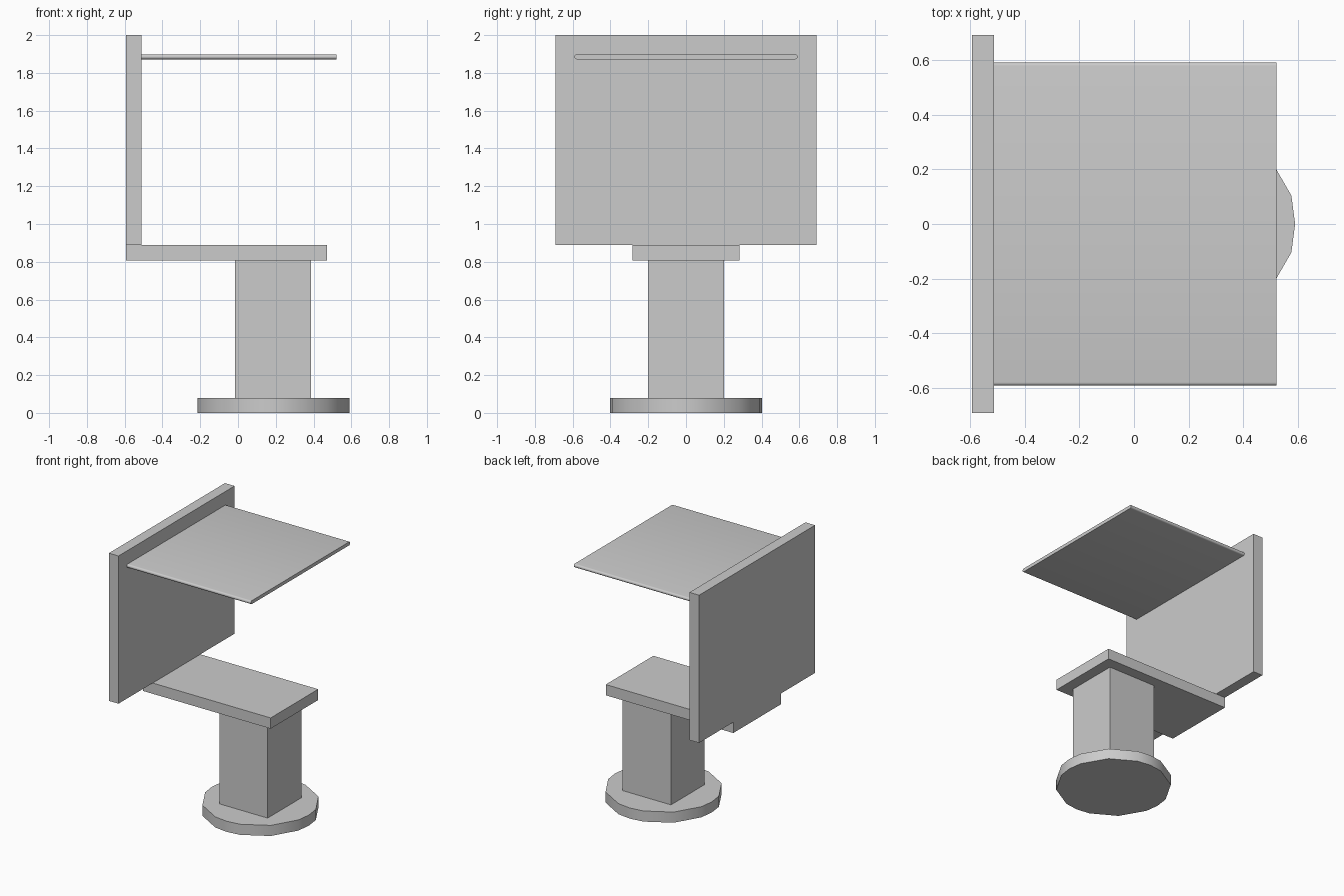
import bpy, bmesh
from math import radians, sin, cos

cube = bpy.data.objects.get("Cube")
if cube:
    bpy.data.objects.remove(cube, do_unlink=True)

grey = bpy.data.materials.new("plain grey")
grey.use_nodes = True
COLOUR = (0.6, 0.6, 0.6, 1)
grey.diffuse_color = COLOUR
grey.node_tree.nodes["Principled BSDF"].inputs["Base Color"].default_value = COLOUR


def add_object(name, bm):
    mesh = bpy.data.meshes.new(name)
    bmesh.ops.recalc_face_normals(bm, faces=bm.faces)
    bm.to_mesh(mesh)
    bm.free()
    obj = bpy.data.objects.new(name, mesh)
    bpy.context.collection.objects.link(obj)
    mesh.materials.append(grey)
    return obj


def box(name, x0, x1, half_y, z0, z1, round_radius=0):
    bm = bmesh.new()
    bmesh.ops.create_cube(bm, size=1)
    for v in bm.verts:
        v.co.x = x1 if v.co.x > 0 else x0
        v.co.y *= 2 * half_y
        v.co.z = z1 if v.co.z > 0 else z0
    if round_radius:
        # round only the edges running along x
        edges = [e for e in bm.edges
                 if abs(e.verts[0].co.x - e.verts[1].co.x) > 0.1]
        bmesh.ops.bevel(bm, geom=edges, offset=round_radius, segments=4,
                        profile=0.5, affect='EDGES')
    return add_object(name, bm)


def disc(name, centre_x, radius, z0, z1):
    # coarse round plate with a vertex on every axis
    angles = [q + a for q in range(0, 360, 90) for a in (0, 15, 45, 75)]
    bm = bmesh.new()
    ring = [bm.verts.new((centre_x + radius * cos(radians(a)),
                          radius * sin(radians(a)), z0)) for a in angles]
    base = bm.faces.new(ring)
    top = bmesh.ops.extrude_face_region(bm, geom=[base], use_keep_orig=True)
    for v in top["geom"]:
        if isinstance(v, bmesh.types.BMVert):
            v.co.z = z1
    return add_object(name, bm)


def smooth(obj):
    bpy.ops.object.select_all(action='DESELECT')
    obj.select_set(True)
    bpy.context.view_layer.objects.active = obj
    bpy.ops.object.shade_smooth_by_angle(angle=radians(50))


# pedestal
smooth(disc("base_disc", 0.187, 0.402, 0, 0.08))
box("post", -0.015, 0.387, 0.2, 0.08, 0.807)

# horizontal arm and the upright panel it carries
box("arm", -0.592, 0.47, 0.283, 0.807, 0.888)
box("back_panel", -0.592, -0.512, 0.69, 0.888, 2)

# thin shelf with rounded long edges
smooth(box("shelf", -0.512, 0.521, 0.591, 1.872, 1.898, round_radius=0.0125))
